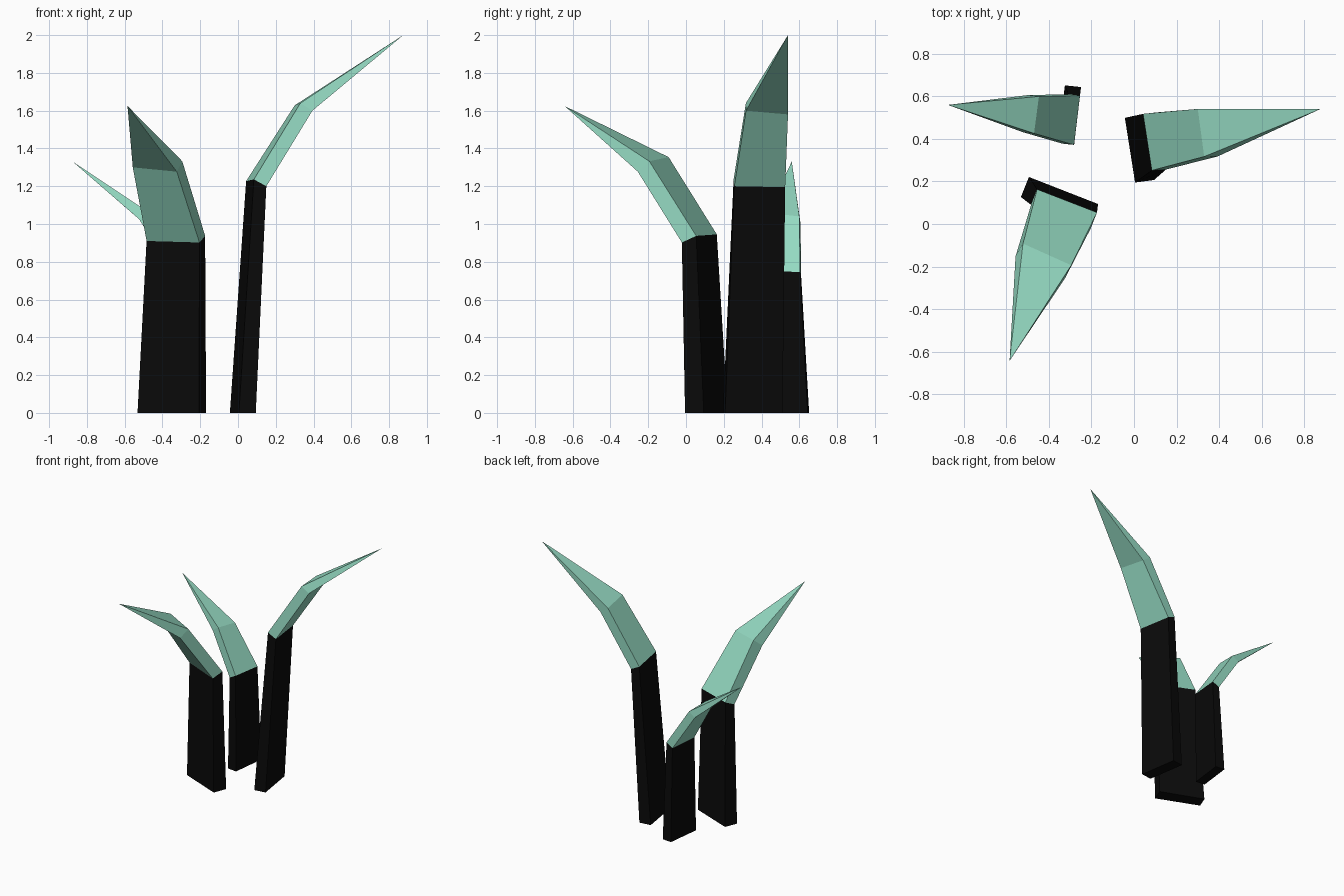
import bpy, bmesh

if "Cube" in bpy.data.objects:
    bpy.data.objects.remove(bpy.data.objects["Cube"])


def material(name, color):
    m = bpy.data.materials.new(name)
    m.diffuse_color = (*color, 1)
    m.use_nodes = True
    m.node_tree.nodes["Principled BSDF"].inputs["Base Color"].default_value = m.diffuse_color
    return m


BLACK = material("black", (0.003, 0.003, 0.003))
MINT = material("mint green", (0.30, 0.70, 0.54))


def blade(name, rings, tip):
    """Four-sided blade: base, colour line and bend rings, closed by a point."""
    bm = bmesh.new()
    loops = [[bm.verts.new(p) for p in ring] for ring in rings]
    bm.faces.new(loops[0])
    for level, (lo, hi) in enumerate(zip(loops, loops[1:])):
        for i in range(4):
            j = (i + 1) % 4
            f = bm.faces.new((lo[i], lo[j], hi[j], hi[i]))
            f.material_index = min(level, 1)   # black stem, green above
    point = bm.verts.new(tip)
    for i in range(4):
        f = bm.faces.new((loops[-1][i], loops[-1][(i + 1) % 4], point))
        f.material_index = 1
    bmesh.ops.recalc_face_normals(bm, faces=bm.faces)
    me = bpy.data.meshes.new(name)
    bm.to_mesh(me)
    bm.free()
    me.materials.append(BLACK)
    me.materials.append(MINT)
    bpy.context.collection.objects.link(bpy.data.objects.new(name, me))


# Each ring: two inner corners, then two outer corners
blade("tall_right_blade", [
    [(-.043, .499, 0), (.005, .195, 0), (.094, .207, 0), (.047, .511, 0)],
    [(.043, .518, 1.227), (.084, .252, 1.236), (.15, .256, 1.20), (.11, .525, 1.195)],
    [(.30, .541, 1.628), (.33, .317, 1.64), (.394, .318, 1.60), (.365, .54, 1.58)],
], (.875, .54, 2.0))

blade("front_left_blade", [
    [(-.494, .221, 0), (-.169, .094, 0), (-.207, -.005, 0), (-.532, .127, 0)],
    [(-.456, .163, .945), (-.174, .054, .937), (-.204, -.022, .902), (-.484, .09, .91)],
    [(-.522, -.092, 1.354), (-.295, -.194, 1.332), (-.324, -.255, 1.277), (-.557, -.152, 1.30)],
], (-.585, -.643, 1.625))

blade("short_back_left_blade", [
    [(-.249, .644, 0), (-.281, .377, 0), (-.357, .386, 0), (-.325, .652, 0)],
    [(-.254, .604, .746), (-.282, .372, .752), (-.337, .378, .722), (-.309, .61, .716)],
    [(-.447, .600, 1.04), (-.47, .426, 1.06), (-.523, .432, 1.025), (-.50, .606, 1.005)],
], (-.875, .56, 1.33))
